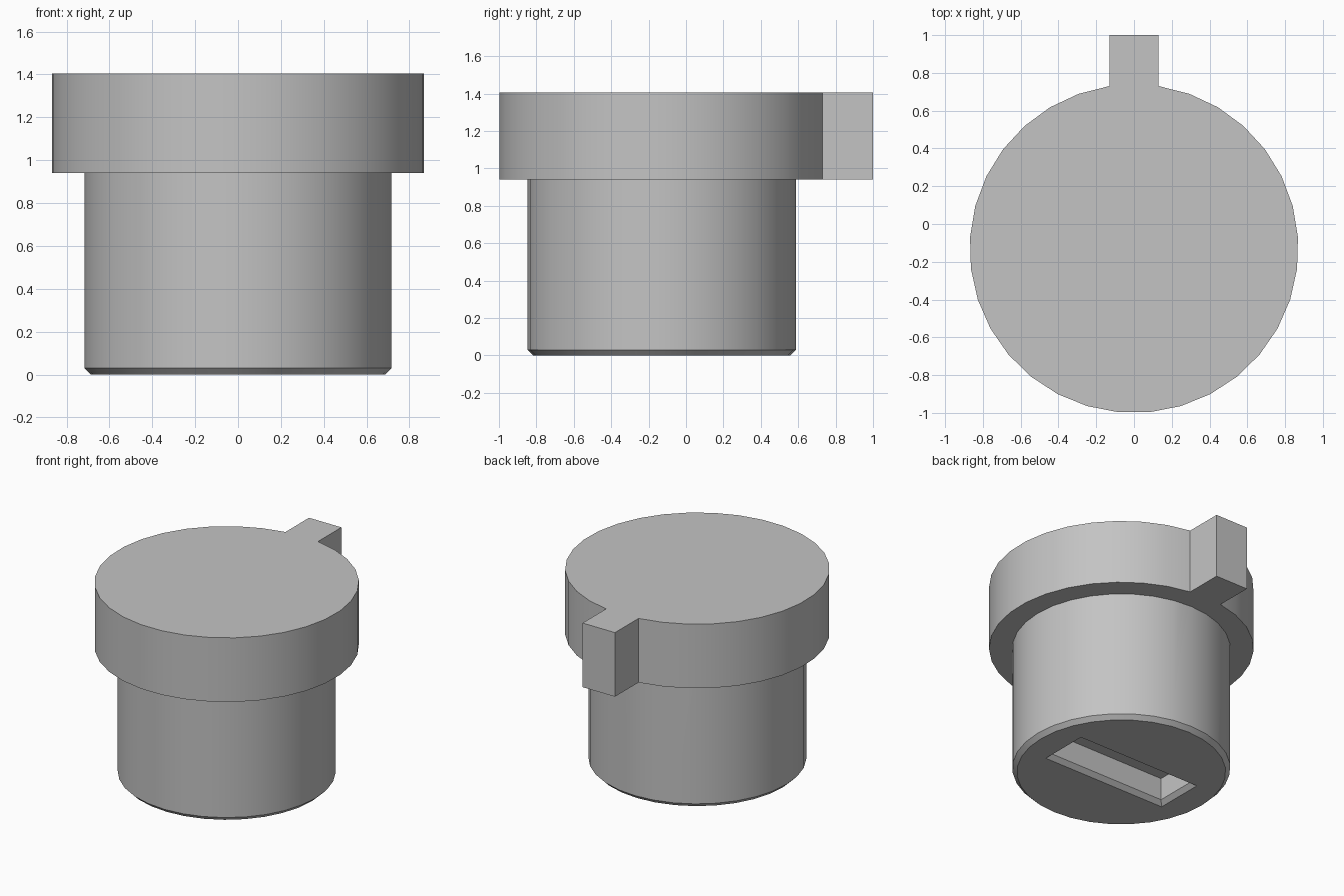
import bpy
from math import sin, cos, asin, pi, radians

cube = bpy.data.objects.get("Cube")
if cube:
    bpy.data.objects.remove(cube)

AXIS_Y = -0.13        # centre of the round parts
TOP, STEP = 1.405, 0.94
COLLAR_R, STEM_R = 0.87, 0.717
CHAMFER = 0.03

grey = bpy.data.materials.new("light grey")
grey.use_nodes = True
grey.diffuse_color = (0.55, 0.55, 0.55, 1)
grey.node_tree.nodes["Principled BSDF"].inputs["Base Color"].default_value = (0.55, 0.55, 0.55, 1)


def loft(name, rings):
    """Closed solid through rings of equal point count, listed bottom to top."""
    n = len(rings[0])
    faces = [tuple(reversed(range(n)))]
    for k in range(len(rings) - 1):
        a, b = k * n, (k + 1) * n
        faces += [(a + i, a + (i + 1) % n, b + (i + 1) % n, b + i) for i in range(n)]
    faces.append(tuple(range((len(rings) - 1) * n, len(rings) * n)))
    mesh = bpy.data.meshes.new(name)
    mesh.from_pydata([p for ring in rings for p in ring], [], faces)
    mesh.materials.append(grey)
    obj = bpy.data.objects.new(name, mesh)
    bpy.context.collection.objects.link(obj)
    return obj


def circle(r, z, n=32):
    return [(r * cos(2 * pi * i / n), AXIS_Y + r * sin(2 * pi * i / n), z) for i in range(n)]


def rectangle(hx, hy, z):
    return [(sx * hx, AXIS_Y + sy * hy, z) for sx, sy in ((-1, -1), (1, -1), (1, 1), (-1, 1))]


def collar_outline(z, half_tab=0.13, segments=31):
    # Arc running round from one side of the tab to the other, then the tab end
    gap = asin(half_tab / COLLAR_R)
    step = (2 * pi - 2 * gap) / segments
    angles = [pi / 2 + gap + i * step for i in range(segments + 1)]
    arc = [(COLLAR_R * cos(a), AXIS_Y + COLLAR_R * sin(a), z) for a in angles]
    return arc + [(half_tab, 1.0, z), (-half_tab, 1.0, z)]


def combine(target, tool, operation):
    mod = target.modifiers.new(operation.lower(), 'BOOLEAN')
    mod.operation, mod.solver, mod.object = operation, 'EXACT', tool
    bpy.context.view_layer.objects.active = target
    bpy.ops.object.modifier_apply(modifier=mod.name)
    bpy.data.objects.remove(tool)


# Collar with locating tab
plug = loft("plug_body", [collar_outline(STEP), collar_outline(TOP)])

# Stem with chamfered foot, joined into the collar
stem = loft("stem", [circle(STEM_R - CHAMFER, 0), circle(STEM_R, CHAMFER),
                     circle(STEM_R, STEP + 0.1)])
combine(plug, stem, 'UNION')

# Slot in the underside, with a chamfered rim
SLOT_X, SLOT_Y, SLOT_DEPTH = 0.497, 0.18, 0.19
slot = loft("slot_cutter", [
    rectangle(SLOT_X + CHAMFER, SLOT_Y + CHAMFER, -CHAMFER),
    rectangle(SLOT_X - CHAMFER, SLOT_Y - CHAMFER, CHAMFER),
    rectangle(SLOT_X - CHAMFER, SLOT_Y - CHAMFER, SLOT_DEPTH)])
slot.hide_render = True
combine(plug, slot, 'DIFFERENCE')

# Smooth round walls, crisp edges
bpy.ops.object.select_all(action='DESELECT')
plug.select_set(True)
bpy.context.view_layer.objects.active = plug
bpy.ops.object.shade_smooth_by_angle(angle=radians(30))
